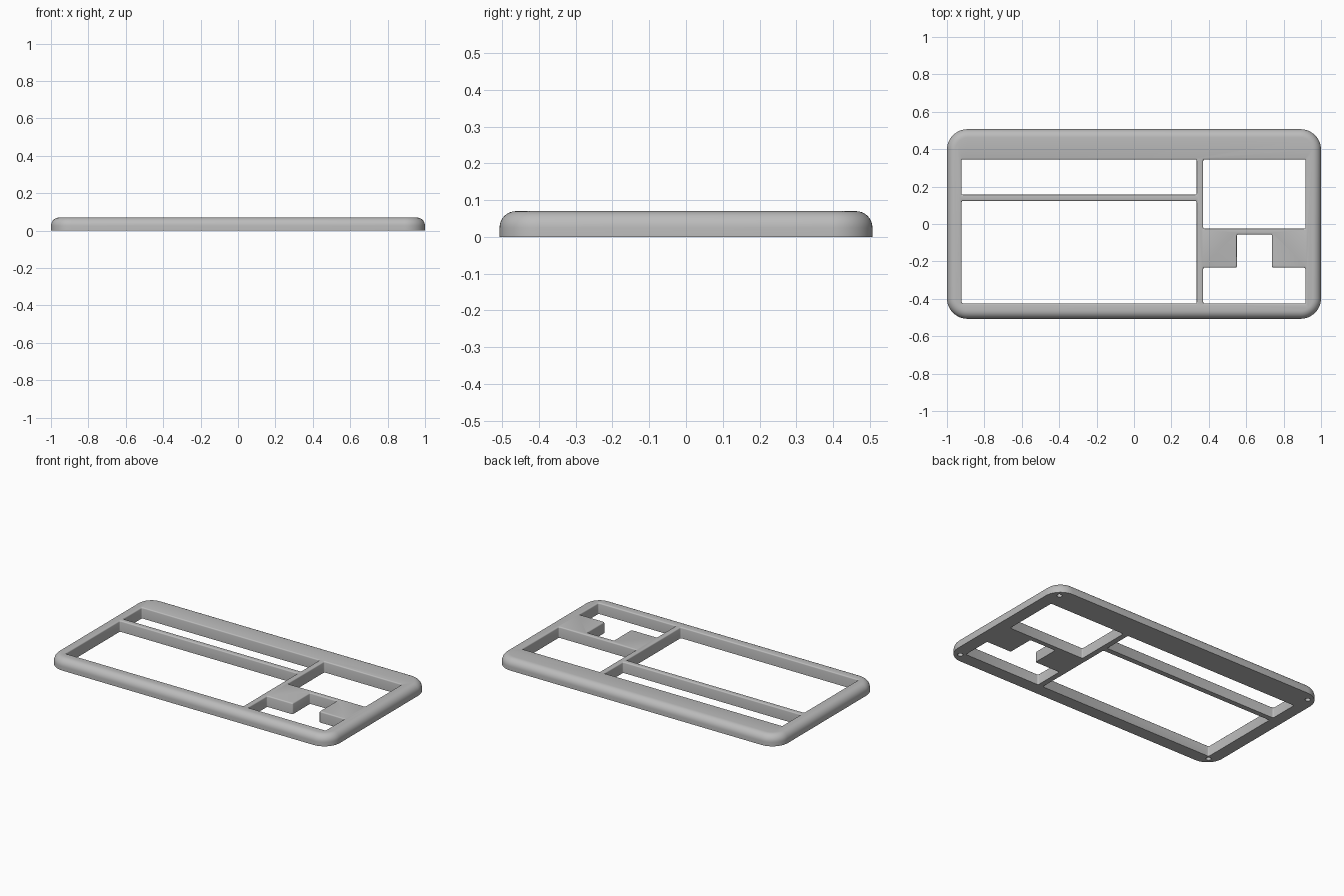
import bpy, bmesh
from math import sin, cos, pi
from mathutils import Vector

cube = bpy.data.objects.get("Cube")
if cube:
    bpy.data.objects.remove(cube, do_unlink=True)

HALF_X, HALF_Y, HEIGHT = 1.0, 0.507, 0.07

grey = bpy.data.materials.new("plain grey")
grey.use_nodes = True
grey.diffuse_color = (0.5, 0.5, 0.5, 1)
grey.node_tree.nodes["Principled BSDF"].inputs["Base Color"].default_value = (0.5, 0.5, 0.5, 1)


def outline(corners, grow, radius, steps):
    """Offset a right-angled counter-clockwise outline and round its corners."""
    pts = [Vector(c) for c in corners]
    result = []
    for i, p in enumerate(pts):
        a = (p - pts[i - 1]).normalized()
        b = (pts[(i + 1) % len(pts)] - p).normalized()
        q = p + grow * Vector((a.y + b.y, -a.x - b.x))
        centre = q + radius * (b - a)
        for s in range(steps + 1):
            t = s / steps * pi / 2
            result.append(centre + radius * (a * sin(t) - b * cos(t)))
    return result


def loft(name, rings):
    """Skin a stack of (outline, height) rings into a closed solid."""
    bm = bmesh.new()
    loops = [[bm.verts.new((p.x, p.y, z)) for p in pts] for pts, z in rings]
    for low, high in zip(loops, loops[1:]):
        for i in range(len(low)):
            j = (i + 1) % len(low)
            bm.faces.new((low[i], low[j], high[j], high[i]))
    bm.faces.new(loops[0][::-1])
    bm.faces.new(loops[-1])
    mesh = bpy.data.meshes.new(name)
    bm.to_mesh(mesh)
    bm.free()
    mesh.materials.append(grey)
    obj = bpy.data.objects.new(name, mesh)
    bpy.context.collection.objects.link(obj)
    return obj


def rect(x0, y0, x1, y1):
    return [(x0, y0), (x1, y0), (x1, y1), (x0, y1)]


# Cover plate with rounded corners and a rounded upper rim
body = rect(-HALF_X, -HALF_Y, HALF_X, HALF_Y)
rim = 0.045
rings = [(outline(body, 0, 0.11, 12), 0)]
for k in range(9):
    t = k / 8 * pi / 2
    inset = rim * (1 - cos(t))
    rings.append((outline(body, -inset, 0.11 - inset, 12), HEIGHT - rim + rim * sin(t)))
cover = loft("cover_frame", rings)

# Openings: upper row, main field, side pad and T-shaped cluster
openings = {
    "upper_row": rect(-0.922, 0.157, 0.335, 0.345),
    "main_field": rect(-0.922, -0.425, 0.335, 0.123),
    "side_pad": rect(0.37, -0.025, 0.917, 0.345),
    "t_cluster": [(0.37, -0.425), (0.917, -0.425), (0.917, -0.233), (0.738, -0.233),
                  (0.738, -0.056), (0.55, -0.056), (0.55, -0.233), (0.37, -0.233)],
}
cutters = []
soft = 0.007
for name, shape in openings.items():
    rings = [(outline(shape, 0, 0.008, 3), -0.05)]
    for k in range(4):
        t = k / 3 * pi / 2
        rings.append((outline(shape, soft * (1 - cos(t)), 0.008, 3),
                      HEIGHT - soft + soft * sin(t)))
    rings.append((outline(shape, soft, 0.008, 3), HEIGHT + 0.05))
    cutters.append(loft(name + "_cutter", rings))

# Blind screw holes under the four corners
for sx in (-1, 1):
    for sy in (-1, 1):
        x, y, r = sx * 0.94, sy * 0.448, 0.016
        hole = outline(rect(x - r, y - r, x + r, y + r), 0, r * 0.999, 5)
        cutters.append(loft("screw_hole_cutter", [(hole, -0.02), (hole, 0.045)]))

bpy.context.view_layer.objects.active = cover
cover.select_set(True)
for cutter in cutters:
    cutter.hide_render = True
    mod = cover.modifiers.new("opening", "BOOLEAN")
    mod.operation = "DIFFERENCE"
    mod.solver = "EXACT"
    mod.object = cutter
    bpy.ops.object.modifier_apply(modifier=mod.name)
    bpy.data.objects.remove(cutter, do_unlink=True)

bpy.ops.object.select_all(action="DESELECT")
cover.select_set(True)
bpy.ops.object.shade_smooth_by_angle(angle=pi / 5)
